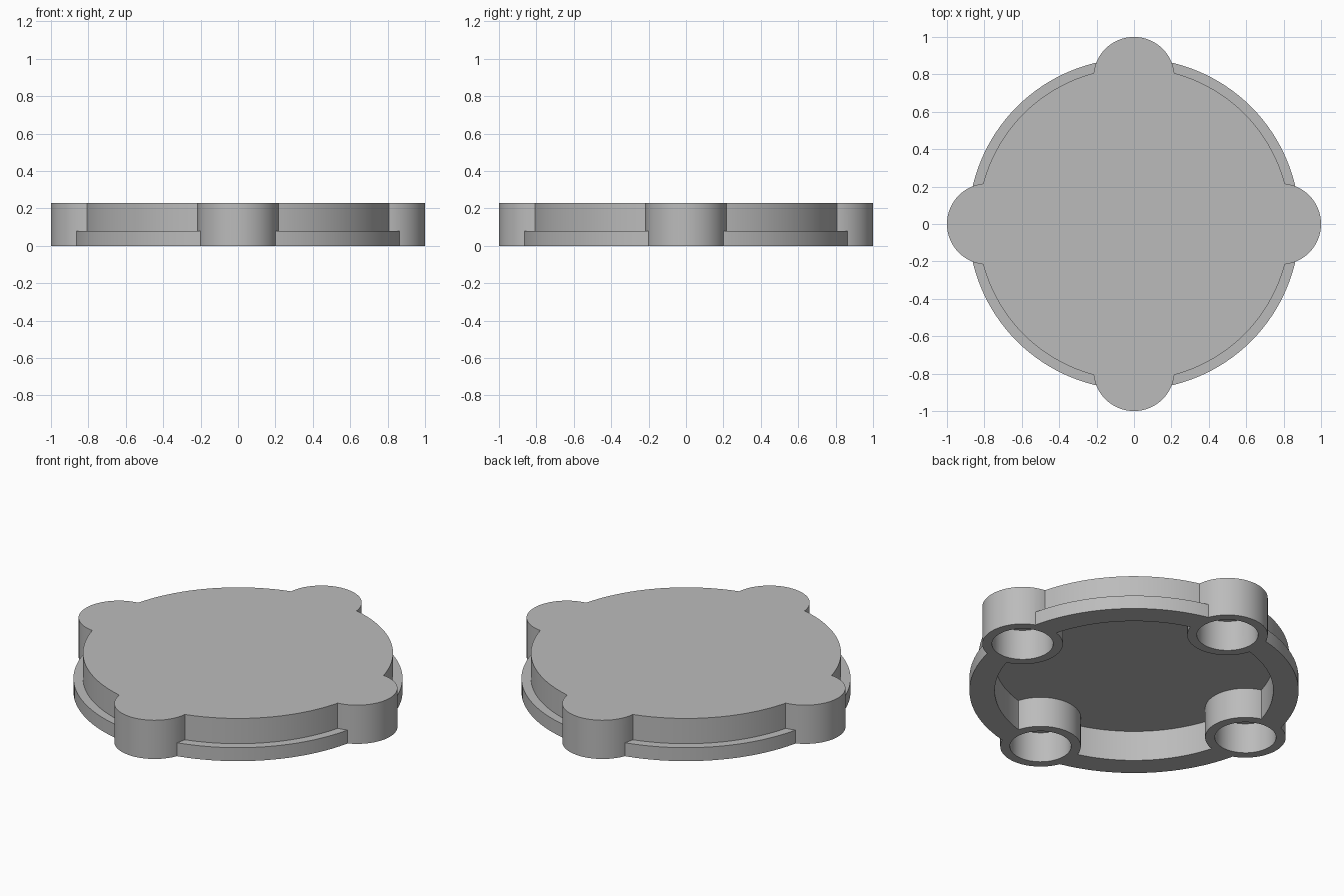
import bpy
import bmesh
import math
from mathutils import Matrix

SEGMENTS = 128
HEIGHT, CEILING, LEDGE = 0.23, 0.18, 0.08
LOBE_CENTRE, LOBE_RADIUS, HOLE_RADIUS = 0.783, 0.217, 0.165

cube = bpy.data.objects.get("Cube")
if cube:
    bpy.data.objects.remove(cube, do_unlink=True)

grey = bpy.data.materials.new("plain grey")
grey.use_nodes = True
grey.diffuse_color = (0.5, 0.5, 0.5, 1)
grey.node_tree.nodes["Principled BSDF"].inputs["Base Color"].default_value = (0.5, 0.5, 0.5, 1)


def add_object(name, bm):
    bmesh.ops.recalc_face_normals(bm, faces=bm.faces)
    mesh = bpy.data.meshes.new(name)
    bm.to_mesh(mesh)
    bm.free()
    mesh.materials.append(grey)
    obj = bpy.data.objects.new(name, mesh)
    bpy.context.collection.objects.link(obj)
    return obj


def lathe(name, profile):
    """Revolve a profile that starts and ends with a flat round cap."""
    bm = bmesh.new()
    rings = []
    for radius, z in profile:
        rings.append([bm.verts.new((radius * math.cos(a), radius * math.sin(a), z))
                      for a in (math.tau * i / SEGMENTS for i in range(SEGMENTS))])
    for low, high in zip(rings, rings[1:]):
        for i in range(SEGMENTS):
            j = (i + 1) % SEGMENTS
            bm.faces.new((low[i], low[j], high[j], high[i]))
    bm.faces.new(rings[0])
    bm.faces.new(rings[-1])
    return add_object(name, bm)


def four_cylinders(name, radius, bottom, top):
    bm = bmesh.new()
    for i in range(4):
        angle = i * math.pi / 2
        place = Matrix.Translation((LOBE_CENTRE * math.cos(angle),
                                    LOBE_CENTRE * math.sin(angle), (bottom + top) / 2))
        bmesh.ops.create_cone(bm, cap_ends=True, segments=SEGMENTS // 2, radius1=radius,
                              radius2=radius, depth=top - bottom, matrix=place)
    return add_object(name, bm)


def combine(target, other, operation):
    mod = target.modifiers.new(other.name, 'BOOLEAN')
    mod.object, mod.operation, mod.solver = other, operation, 'EXACT'
    bpy.context.view_layer.objects.active = target
    bpy.ops.object.modifier_apply(modifier=mod.name)
    bpy.data.objects.remove(other, do_unlink=True)


# Round cap, hollow below, with a stepped rim
cap = lathe("round_cap", [(0.75, CEILING), (0.75, 0), (0.886, 0), (0.886, LEDGE),
                          (0.835, LEDGE), (0.835, HEIGHT)])

# Four lobes, each bored from below
combine(cap, four_cylinders("lobes", LOBE_RADIUS, 0, HEIGHT), 'UNION')
combine(cap, four_cylinders("lobe_holes", HOLE_RADIUS, -0.1, CEILING), 'DIFFERENCE')

# Smooth walls with crisp edges
bpy.ops.object.select_all(action='DESELECT')
cap.select_set(True)
bpy.context.view_layer.objects.active = cap
bpy.ops.object.shade_smooth_by_angle(angle=math.radians(30))
